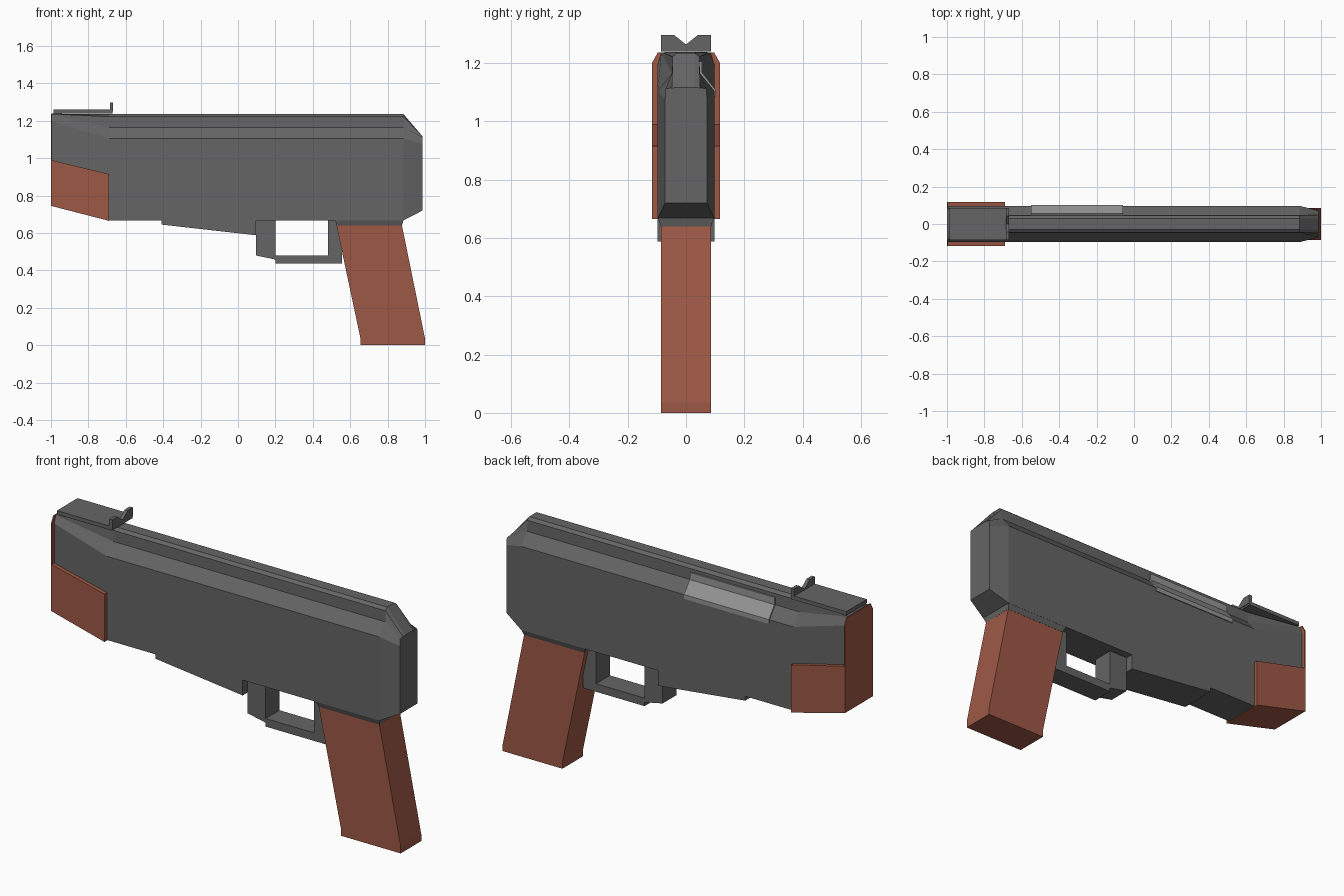
import bpy
import bmesh

cube = bpy.data.objects.get("Cube")
if cube:
    bpy.data.objects.remove(cube, do_unlink=True)


def material(name, color):
    mat = bpy.data.materials.new(name)
    mat.use_nodes = True
    mat.diffuse_color = (*color, 1)
    bsdf = next(n for n in mat.node_tree.nodes if n.type == "BSDF_PRINCIPLED")
    bsdf.inputs["Base Color"].default_value = (*color, 1)
    bsdf.inputs["Roughness"].default_value = 0.7
    return mat


steel = material("dark grey steel", (0.13, 0.13, 0.13))
light_steel = material("light grey steel", (0.3, 0.3, 0.3))
wood = material("red brown wood", (0.34, 0.098, 0.06))


def loft(name, rings, mat):
    """Skin equal-length closed rings and cap both ends."""
    bm = bmesh.new()
    loops = [[bm.verts.new(p) for p in ring] for ring in rings]
    count = len(loops[0])
    for a, b in zip(loops, loops[1:]):
        for i in range(count):
            j = (i + 1) % count
            bm.faces.new((a[i], a[j], b[j], b[i]))
    bm.faces.new(loops[0])
    bm.faces.new(loops[-1])
    bmesh.ops.recalc_face_normals(bm, faces=bm.faces[:])
    mesh = bpy.data.meshes.new(name)
    bm.to_mesh(mesh)
    bm.free()
    obj = bpy.data.objects.new(name, mesh)
    bpy.context.collection.objects.link(obj)
    mesh.materials.append(mat)
    return obj


def side_prism(name, profile, half, mat):
    """Extrude an x-z profile across the width."""
    return loft(name, [[(x, y, z) for x, z in profile] for y in (-half, half)], mat)


def length_prism(name, section, x0, x1, mat):
    """Extrude a y-z section along the length."""
    return loft(name, [[(x, y, z) for y, z in section] for x in (x0, x1)], mat)


def mirrored(half):
    return half + [(-y, z) for y, z in reversed(half)]


# Body: half sections from the bottom edge up to the top rail
W = 0.097
rail = [(W, 1.105), (0.048, 1.165), (0.046, 1.222), (0.03, 1.235)]
stations = [
    (-0.996, [(W, 0.748), (W, 1.195), (0.085, 1.235), (0.082, 1.237), (0.04, 1.238)]),
    (-0.69, [(W, 0.668)] + rail),
    (0.885, [(W, 0.668)] + rail),
    (0.987, [(0.072, 0.72), (0.072, 1.075), (0.07, 1.112), (0.048, 1.115), (0.03, 1.116)]),
]
loft("body", [[(x, y, z) for y, z in mirrored(half)] for x, half in stations], steel)

# Wooden front end: lower cheeks and chamfered nose plate
side_prism("front_wood", [(-1, 0.99), (-0.69, 0.915), (-0.69, 0.665), (-1, 0.745)], 0.117, wood)
nose = mirrored([(0.117, 0.745), (0.117, 1.2), (0.097, 1.236)])
length_prism("nose_plate", nose, -1, -0.994, wood)

# Top plate and notched sight
length_prism("top_plate", mirrored([(0.085, 1.24), (0.085, 1.26)]), -0.987, -0.67, steel)
sight = [(-0.085, 1.25), (0.085, 1.25), (0.085, 1.297), (0.042, 1.297),
         (0, 1.264), (-0.042, 1.297), (-0.085, 1.297)]
length_prism("notched_sight", sight, -0.685, -0.667, steel)

# Side port cover wrapped over the left shoulder
port = [(0.04, 1.205), (0.054, 1.205), (0.055, 1.168), (0.102, 1.108),
        (0.102, 1.085), (0.09, 1.085), (0.09, 1.1), (0.04, 1.16)]
length_prism("port_cover", port, -0.55, -0.06, light_steel)

# Sloping underside in front of the guard
side_prism("underside", [(-0.41, 0.675), (-0.41, 0.645), (0.095, 0.588), (0.095, 0.675)], W, steel)

# Trigger guard
GUARD = 0.057
side_prism("guard_front", [(0.095, 0.675), (0.2, 0.675), (0.2, 0.458), (0.095, 0.48)], GUARD, steel)
side_prism("guard_bar", [(0.2, 0.48), (0.555, 0.48), (0.555, 0.438), (0.2, 0.438)], GUARD, steel)
side_prism("guard_rear", [(0.48, 0.675), (0.555, 0.675), (0.555, 0.44), (0.48, 0.44)], GUARD, steel)

# Grip and its tapered collar
side_prism("grip", [(0.525, 0.648), (0.875, 0.648), (1, 0.035), (1, 0),
                    (0.655, 0), (0.655, 0.035)], 0.085, wood)
collar = [(0.515, 0.885, W, 0.67), (0.53, 0.877, 0.086, 0.64)]
loft("grip_collar", [[(a, -w, z), (b, -w, z), (b, w, z), (a, w, z)]
                     for a, b, w, z in collar], steel)
